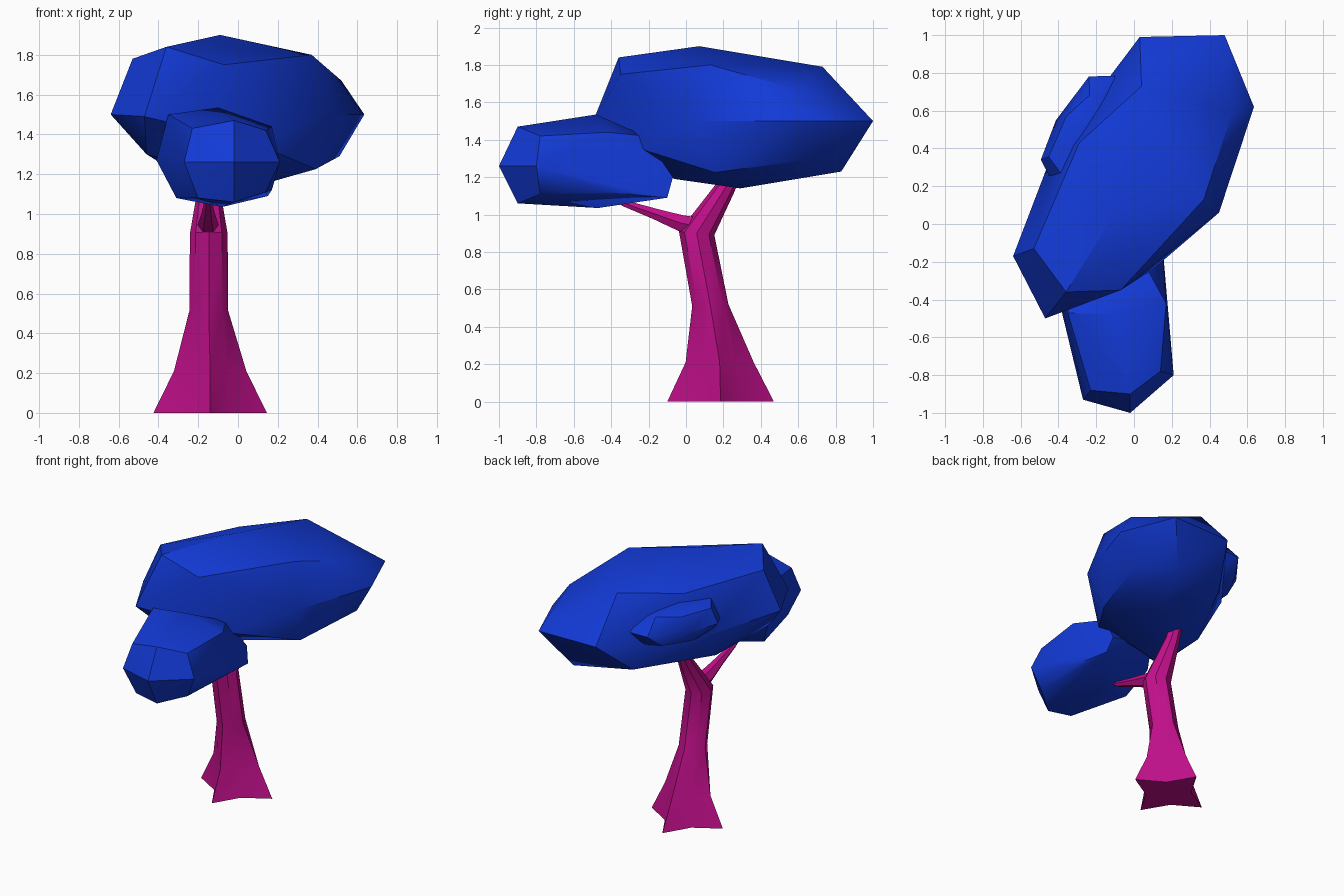
import bpy, bmesh, math
from mathutils import Vector

if "Cube" in bpy.data.objects:
    bpy.data.objects.remove(bpy.data.objects["Cube"])


def material(name, color):
    m = bpy.data.materials.new(name)
    m.diffuse_color = color
    m.use_nodes = True
    m.node_tree.nodes["Principled BSDF"].inputs["Base Color"].default_value = m.diffuse_color
    return m


LEAF = material("blue_leaves", (0.006, 0.042, 0.68, 1))
BARK = material("magenta_bark", (0.54, 0.005, 0.26, 1))


def finish(bm, name, mat):
    bmesh.ops.recalc_face_normals(bm, faces=bm.faces[:])
    me = bpy.data.meshes.new(name)
    bm.to_mesh(me)
    bm.free()
    me.materials.append(mat)
    ob = bpy.data.objects.new(name, me)
    bpy.context.collection.objects.link(ob)
    bpy.ops.object.select_all(action='DESELECT')
    ob.select_set(True)
    bpy.context.view_layer.objects.active = ob
    bpy.ops.object.shade_smooth_by_angle(angle=math.radians(35))
    return ob


def clump(name, points):
    """Faceted leaf mass: convex hull around a few corner points."""
    bm = bmesh.new()
    for p in points:
        bm.verts.new(p)
    res = bmesh.ops.convex_hull(bm, input=bm.verts[:])
    bmesh.ops.delete(bm, geom=[v for v in bm.verts if not v.link_faces], context='VERTS')
    return finish(bm, name, LEAF)


def limb(name, rings, sides):
    """Loft rings of (centre, tip radius, notch radius, tilt about x)."""
    bm = bmesh.new()
    loops = []
    for c, tip, notch, tilt in rings:
        loop = []
        for i in range(sides):
            a = 2 * math.pi * i / sides
            r = notch if i % 2 else tip
            u, w = r * math.cos(a), r * math.sin(a)
            loop.append(bm.verts.new(Vector(c) + Vector((u, w * math.cos(tilt), w * math.sin(tilt)))))
        loops.append(loop)
    for a, b in zip(loops, loops[1:]):
        for i in range(sides):
            j = (i + 1) % sides
            bm.faces.new((a[i], a[j], b[j], b[i]))
    bm.faces.new(loops[0])
    bm.faces.new(loops[-1])
    return finish(bm, name, BARK)


# Trunk with a four-pointed root flare
limb("trunk", [
    ((-0.14, 0.185, 0.00), 0.285, 0.15, 0),
    ((-0.14, 0.18, 0.21), 0.182, 0.125, 0),
    ((-0.147, 0.13, 0.515), 0.097, 0.095, 0.05),
    ((-0.147, 0.057, 0.90), 0.095, 0.093, -0.1),
    ((-0.147, 0.215, 1.15), 0.052, 0.05, -0.5),
    ((-0.147, 0.28, 1.30), 0.04, 0.04, -0.5)], 8)

# Side branch reaching into the front crown
limb("branch", [
    ((-0.15, 0.05, 0.94), 0.055, 0.055, 1.25),
    ((-0.15, -0.03, 0.955), 0.05, 0.05, 1.25),
    ((-0.15, -0.17, 1.005), 0.033, 0.033, 1.2),
    ((-0.15, -0.33, 1.06), 0.02, 0.02, 1.1),
    ((-0.15, -0.40, 1.10), 0.015, 0.015, 1.1)], 6)

# Main crown
MAIN = [
    (-.09, .07, 1.90), (-.36, -.36, 1.84), (-.53, -.13, 1.78), (-.07, -.35, 1.75),
    (.37, .13, 1.80), (.52, .59, 1.67), (.04, .73, 1.79), (-.29, .43, 1.76),
    (-.64, -.17, 1.50), (-.47, -.50, 1.49), (.10, -.24, 1.35), (.45, .06, 1.50),
    (.635, .62, 1.50), (.48, 1.0, 1.50), (.03, .99, 1.50), (-.43, .38, 1.47),
    (.51, .63, 1.29), (.39, .155, 1.225), (.32, .83, 1.23), (.09, .29, 1.14),
    (-.10, .75, 1.28), (-.38, .20, 1.25), (-.46, -.28, 1.30), (-.05, -.06, 1.19)]
clump("main_crown", MAIN)

# Small side crown: a reduced copy of the main one, half sunk into its left side
clump("side_crown", [Vector((-.25, .50, 1.57)) + 0.38 * (Vector(p) - Vector((0, .25, 1.52)))
                     for p in MAIN])

# Front crown
clump("front_crown", [
    (-.02, -1.0, 1.26), (.21, -.80, 1.26), (-.27, -.93, 1.26), (-.02, -.90, 1.47),
    (-.23, -.88, 1.43), (.14, -.78, 1.42), (.14, -.78, 1.11), (-.02, -.90, 1.06),
    (-.20, -.88, 1.08), (-.35, -.47, 1.50), (-.10, -.48, 1.535), (.17, -.42, 1.44),
    (.17, -.42, 1.12), (-.08, -.47, 1.035), (-.31, -.45, 1.08), (-.41, -.35, 1.27),
    (.06, -.22, 1.42), (.12, -.07, 1.20), (.15, -.10, 1.09), (-.25, -.12, 1.30)])
